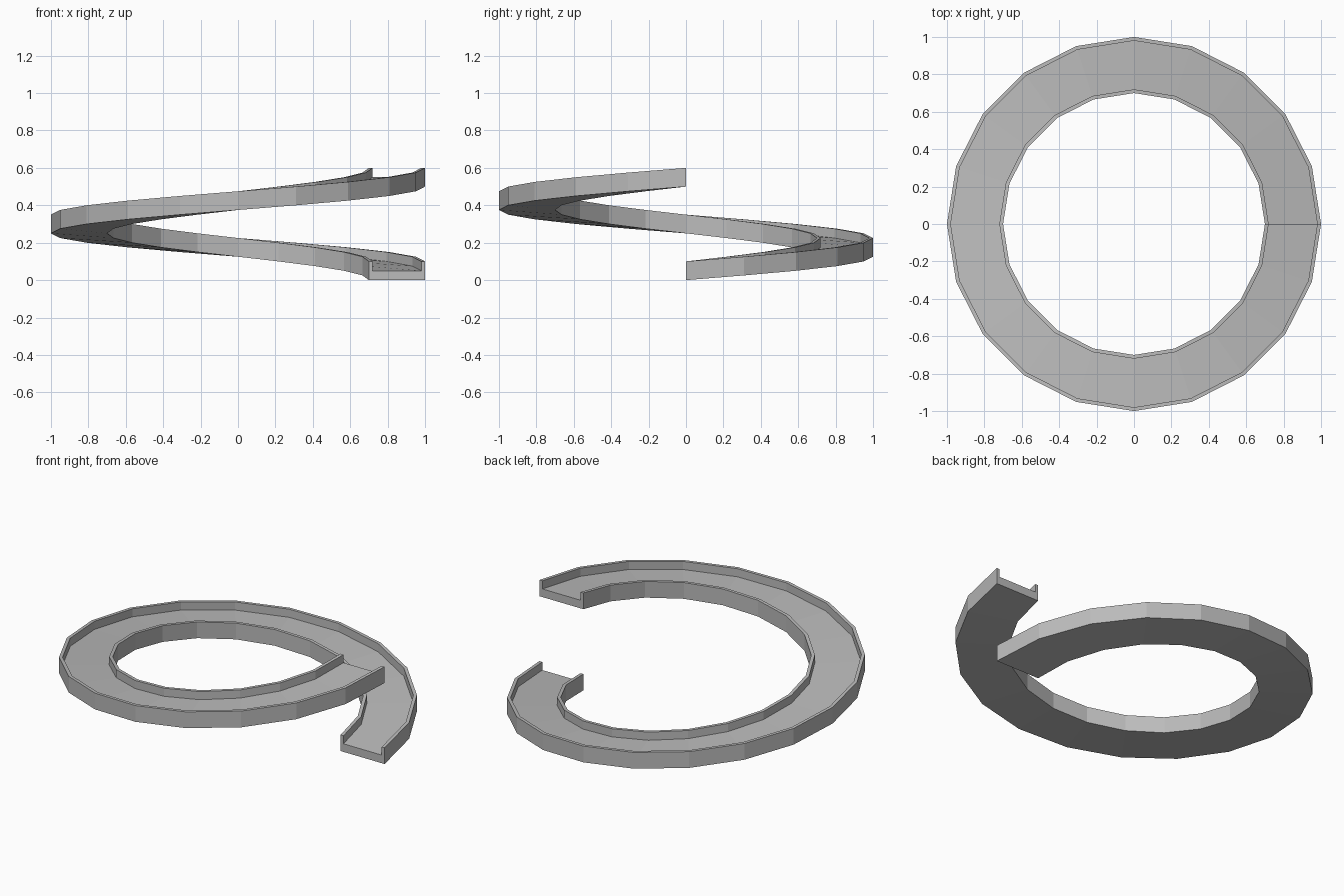
import bpy, bmesh, math
from mathutils import Vector

cube = bpy.data.objects.get("Cube")
if cube:
    bpy.data.objects.remove(cube, do_unlink=True)

# Plain grey material
grey = bpy.data.materials.new("plain grey")
grey.use_nodes = True
colour = (0.5, 0.5, 0.5, 1)
grey.diffuse_color = colour
grey.node_tree.nodes["Principled BSDF"].inputs["Base Color"].default_value = colour

INNER, OUTER = 0.7, 1.0
LIP, FLOOR, HEIGHT = 0.02, 0.05, 0.1
STEPS, RISE = 20, 0.5

# U-shaped channel section, floor with a raised lip on each side
profile = [
    (INNER, 0), (OUTER, 0), (OUTER, HEIGHT), (OUTER - LIP, HEIGHT),
    (OUTER - LIP, FLOOR), (INNER + LIP, FLOOR), (INNER + LIP, HEIGHT), (INNER, HEIGHT),
]

# Sweep the section through one rising turn
bm = bmesh.new()
ring = [bm.verts.new((x, 0, z)) for x, z in profile]
start = ring
edges = [bm.edges.new((a, b)) for a, b in zip(ring, ring[1:] + ring[:1])]
result = bmesh.ops.spin(
    bm, geom=edges, cent=(0, 0, 0), axis=(0, 0, 1),
    dvec=Vector((0, 0, RISE / STEPS)), angle=math.tau, steps=STEPS,
    use_merge=False, use_duplicate=False)

# Close both ends
bmesh.ops.holes_fill(bm, edges=[e for e in bm.edges if e.is_boundary], sides=0)
bmesh.ops.recalc_face_normals(bm, faces=bm.faces[:])

mesh = bpy.data.meshes.new("spiral_ramp")
bm.to_mesh(mesh)
bm.free()
mesh.materials.append(grey)
ramp = bpy.data.objects.new("spiral_ramp", mesh)
bpy.context.collection.objects.link(ramp)
